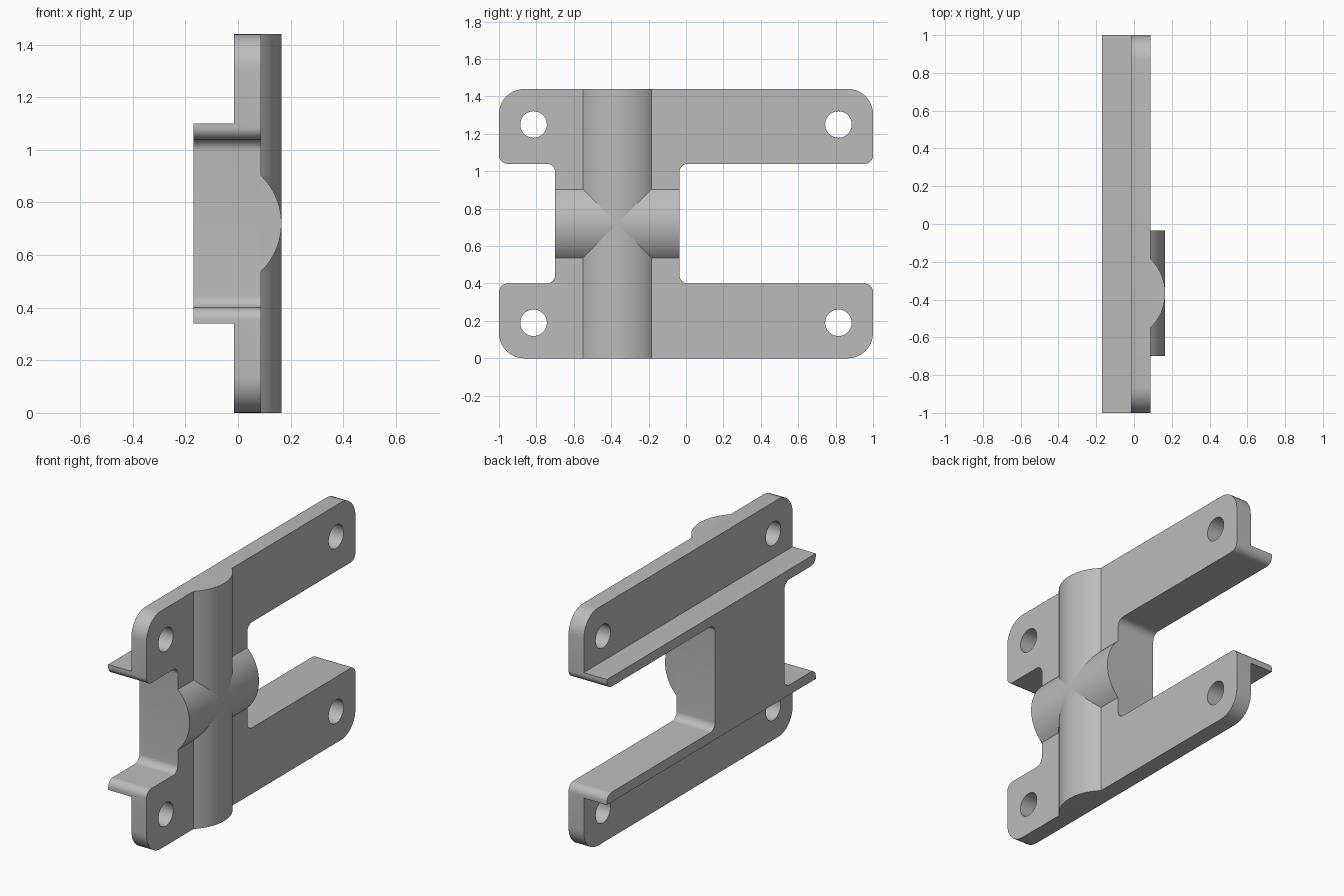
import bpy, bmesh, math
from mathutils import Vector

if "Cube" in bpy.data.objects:
    bpy.data.objects.remove(bpy.data.objects["Cube"])

GREY = (0.5, 0.5, 0.5, 1)
grey = bpy.data.materials.new("plain grey")
grey.use_nodes = True
grey.diffuse_color = GREY
grey.node_tree.nodes["Principled BSDF"].inputs["Base Color"].default_value = GREY

BACK, STEP, FACE, CREST = -0.17, -0.015, 0.087, 0.165
HEIGHT = 1.44
MID_Z, MID_Y = HEIGHT / 2, -0.367


def prism(name, points, direction):
    """Extrude a closed loop of 3D points along a direction."""
    bm = bmesh.new()
    face = bm.faces.new([bm.verts.new(p) for p in points])
    grown = bmesh.ops.extrude_face_region(bm, geom=[face])
    moved = [v for v in grown["geom"] if isinstance(v, bmesh.types.BMVert)]
    bmesh.ops.translate(bm, verts=moved, vec=direction)
    bmesh.ops.recalc_face_normals(bm, faces=bm.faces)
    mesh = bpy.data.meshes.new(name)
    bm.to_mesh(mesh)
    bm.free()
    mesh.materials.append(grey)
    obj = bpy.data.objects.new(name, mesh)
    bpy.context.collection.objects.link(obj)
    return obj


def activate(obj):
    bpy.ops.object.select_all(action="DESELECT")
    obj.select_set(True)
    bpy.context.view_layer.objects.active = obj


def cut(obj, cutter):
    """Subtract a helper solid, then remove the helper."""
    cutter.hide_render = True
    mod = obj.modifiers.new("cut", "BOOLEAN")
    mod.operation, mod.solver, mod.object = "DIFFERENCE", "EXACT", cutter
    activate(obj)
    bpy.ops.object.modifier_apply(modifier=mod.name)
    bpy.data.objects.remove(cutter)


def rounded(corners, steps=10):
    """Round the right-angled corners (y, z, radius) of an outline."""
    loop = []
    for i, (y, z, r) in enumerate(corners):
        p = Vector((y, z))
        a = (Vector(corners[i - 1][:2]) - p).normalized()
        b = (Vector(corners[(i + 1) % len(corners)][:2]) - p).normalized()
        centre = p + (a + b) * r
        for k in range(steps + 1):
            t = math.pi / 2 * k / steps
            loop.append(centre - b * r * math.cos(t) - a * r * math.sin(t))
    return loop


# H-shaped body: lower half of the outline, mirrored upward
lower = [(-0.7, 0.4, 0.045), (-1, 0.4, 0.045), (-1, 0, 0.135),
         (1, 0, 0.135), (1, 0.4, 0.045), (-0.035, 0.4, 0.045)]
upper = [(y, HEIGHT - z, r) for y, z, r in reversed(lower)]
outline = [(BACK, p.x, p.y) for p in rounded(lower + upper)]
body = prism("bracket_body", outline, (FACE - BACK, 0, 0))

# Steps behind the arms, leaving thin flanges
for z0, z1 in ((-0.1, 0.34), (HEIGHT - 0.34, HEIGHT + 0.1)):
    box = [(BACK - 0.1, -1.1, z0), (STEP, -1.1, z0),
           (STEP, -1.1, z1), (BACK - 0.1, -1.1, z1)]
    cut(body, prism("step_cutter", box, (0, 2.2, 0)))

# Bolt holes near the arm ends
for y in (-0.815, 0.815):
    for z in (0.19, HEIGHT - 0.19):
        ring = [(-0.3, y + 0.071 * math.cos(math.tau * k / 40),
                 z + 0.071 * math.sin(math.tau * k / 40)) for k in range(40)]
        cut(body, prism("hole_cutter", ring, (0.6, 0, 0)))

# Crossing round ribs: circular segments standing on the face
half, rise = 0.183, CREST - FACE
radius = (half ** 2 + rise ** 2) / (2 * rise)
spread = math.asin(half / radius)
arc = []
for k in range(33):
    t = spread * (k / 16 - 1)
    arc.append((CREST - radius + radius * math.cos(t), radius * math.sin(t)))

upright = prism("upright_rib", [(x, MID_Y + s, 0) for x, s in arc], (0, 0, HEIGHT))
cross = prism("cross_rib", [(x, -0.7, MID_Z + s) for x, s in arc], (0, 0.665, 0))

for part in (body, upright, cross):
    activate(part)
    bpy.ops.object.shade_smooth_by_angle(angle=math.radians(30))
